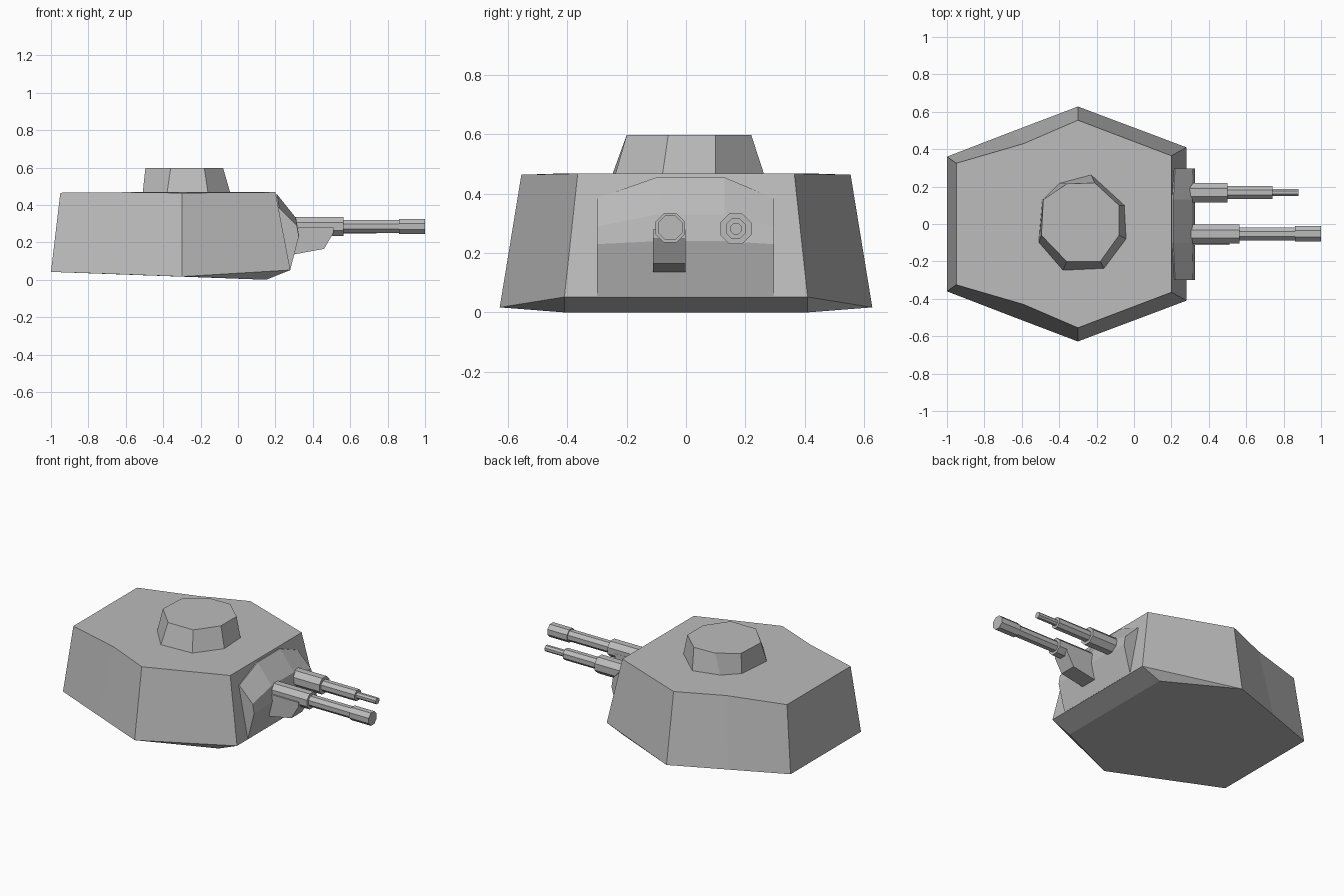
import bpy, bmesh, math

if "Cube" in bpy.data.objects:
    bpy.data.objects.remove(bpy.data.objects["Cube"])

grey = bpy.data.materials.new("armour grey")
grey.diffuse_color = (0.5, 0.5, 0.5, 1)
grey.use_nodes = True
grey.node_tree.nodes["Principled BSDF"].inputs["Base Color"].default_value = grey.diffuse_color


def loft(name, rings):
    """Skin matching rings of points and cap both ends; shared points merge."""
    bm = bmesh.new()
    rows = [[bm.verts.new(p) for p in ring] for ring in rings]
    n = len(rows[0])
    for a, b in zip(rows, rows[1:]):
        for i in range(n):
            j = (i + 1) % n
            bm.faces.new((a[i], a[j], b[j], b[i]))
    bm.faces.new(rows[0])
    bm.faces.new(rows[-1])
    bmesh.ops.remove_doubles(bm, verts=bm.verts, dist=0.0005)
    bmesh.ops.recalc_face_normals(bm, faces=bm.faces)
    mesh = bpy.data.meshes.new(name)
    bm.to_mesh(mesh)
    bm.free()
    mesh.materials.append(grey)
    obj = bpy.data.objects.new(name, mesh)
    bpy.context.collection.objects.link(obj)
    return obj


def both_sides(points):
    """Half outline on +y, back to front, mirrored into a closed ring."""
    return points + [(x, -y, z) for x, y, z in reversed(points)]


def barrel(name, y, z, steps):
    """Stepped octagonal barrel along x; steps are (x, radius)."""
    rings = []
    for x, r in steps:
        r /= math.cos(math.pi / 8)
        rings.append([(x, y + r * math.cos(a), z + r * math.sin(a))
                      for a in (math.pi / 8 + k * math.pi / 4 for k in range(8))])
    return loft(name, rings)


# Turret shell: floor, lower edge (with front undercut) and roof edge
rear = [(-1, .36, .042), (-.65, .495, .03), (-.3, .628, .017)]
loft("turret_body", [
    both_sides(rear + [(.15, .41, 0)]),
    both_sides(rear + [(.28, .41, .052)]),
    both_sides([(-.95, .325, .465), (-.59, .43, .468),
                (-.3, .555, .464), (.2, .365, .468)]),
])

# Commander's cupola: irregular eight-sided drum, narrower at the top
base = [(-.49, .13), (-.40, .22), (-.23, .265), (-.05, .10),
        (-.04, -.08), (-.16, -.24), (-.38, -.25), (-.51, -.10)]
top = [(-.485, .13), (-.36, .215), (-.21, .22), (-.08, .10),
       (-.08, -.06), (-.18, -.20), (-.36, -.20), (-.495, -.06)]
loft("cupola", [[(x, y, .46) for x, y in base], [(x, y, .598) for x, y in top]])

# Mantlet: faceted bulge across the front plate
side = [(.18, .385), (.22, .385), (.315, .29), (.325, .23), (.28, .055), (.2, .055)]
mid = [(.18, .455), (.21, .455), (.31, .33), (.325, .24), (.28, .055), (.2, .055)]
loft("mantlet", [[(x, y, z) for x, z in prof]
                 for y, prof in ((-.3, side), (-.1, mid), (.13, mid), (.297, side))])

# Bracket below the main gun
bracket = [(.27, .13), (.46, .165), (.51, .25), (.51, .28), (.27, .28)]
loft("gun_bracket", [[(x, y, z) for x, z in bracket] for y in (-.112, -.002)])

# Main gun and coaxial gun
barrel("main_gun", -.053, .285,
       [(.29, .05), (.565, .05), (.565, .034), (.86, .034), (.86, .041), (1, .041)])
barrel("coaxial_gun", .168, .282,
       [(.29, .052), (.5, .052), (.5, .034), (.74, .034), (.74, .019), (.88, .019)])
